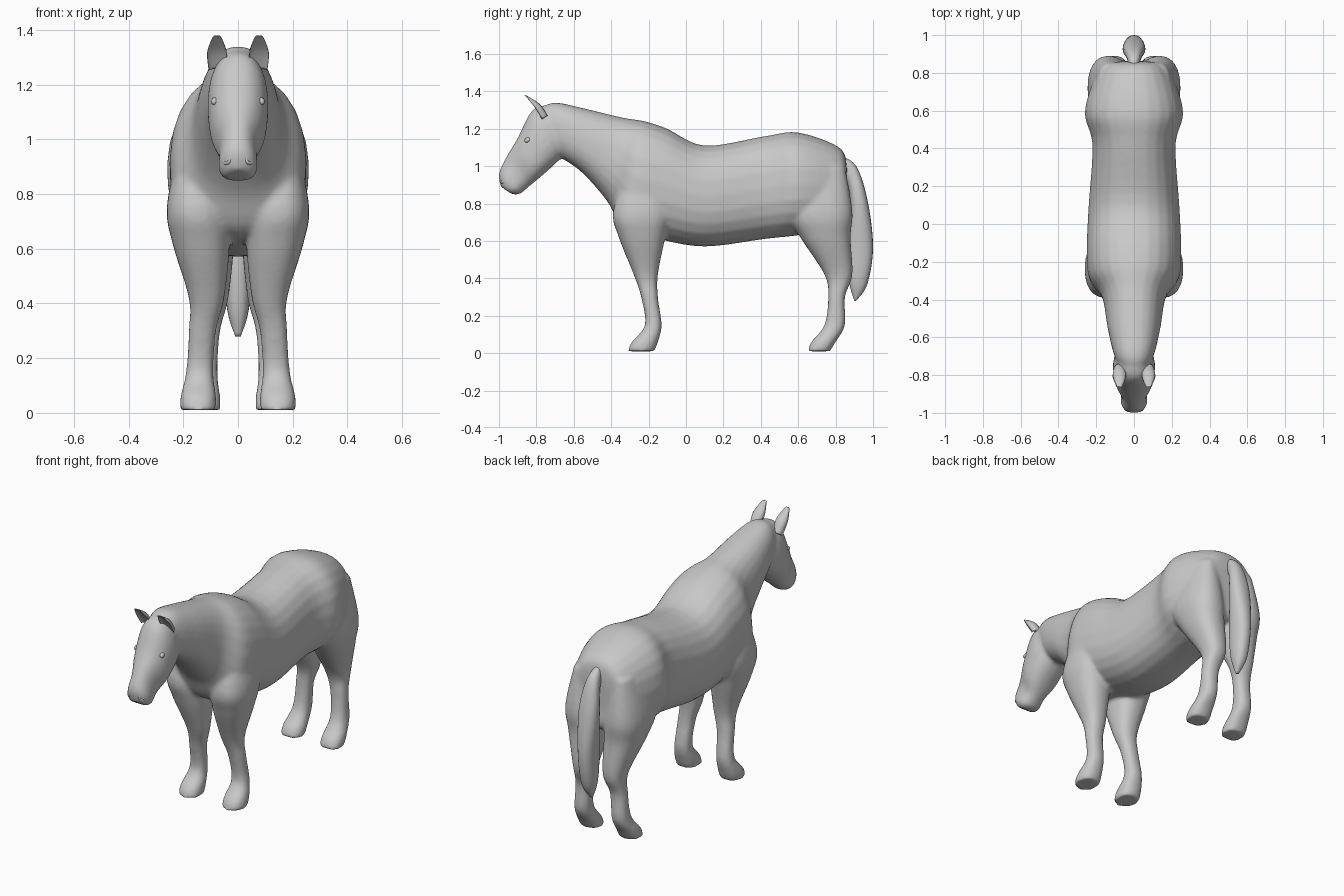
import bpy, bmesh, math
from mathutils import Vector

default_cube = bpy.data.objects.get("Cube")
if default_cube:
    bpy.data.objects.remove(default_cube, do_unlink=True)

coat = bpy.data.materials.new("plain grey")
coat.use_nodes = True
grey = (.58, .58, .58, 1)
coat.diffuse_color = grey
coat.node_tree.nodes["Principled BSDF"].inputs["Base Color"].default_value = grey


def spline_value(before, start, end, after, t):
    """Hermite curve from start to end with slopes taken from the neighbours."""
    leave, arrive = (end - before) / 2, (after - start) / 2
    ease = t * t * (3 - 2 * t)
    return (start + (end - start) * ease
            + leave * t * (1 - t) ** 2 - arrive * t * t * (1 - t))


def smooth_path(sections, steps=5):
    """Add in-between sections so that the skin flows evenly."""
    padded = [sections[0], *sections, sections[-1]]
    result = []
    for before, start, end, after in zip(padded, padded[1:], padded[2:], padded[3:]):
        for step in range(steps):
            result.append([spline_value(*values, step / steps)
                           for values in zip(before, start, end, after)])
    return result + [sections[-1]]


def squarish(value):
    return math.copysign(abs(value) ** .86, value)


def add_loft(bm, sections, side=1, sides=24, cup=1, taper=0):
    """Skin rounded rings, each spanning a front or top point and its opposite."""
    rings = []
    for y_first, z_first, y_second, z_second, width, x in smooth_path(sections):
        first = Vector((0, y_first, z_first))
        second = Vector((0, y_second, z_second))
        middle, half = (first + second) / 2, (first - second) / 2
        ring = []
        for corner in range(sides):
            angle = math.tau * corner / sides
            across, up = squarish(math.cos(angle)), squarish(math.sin(angle))
            point = middle + half * (up * cup if up > 0 else up)
            point.x = side * (x + across * width * (1 - taper * up))
            ring.append(bm.verts.new(point))
        rings.append(ring)
    faces = [bm.faces.new(rings[0]), bm.faces.new(rings[-1])]
    for lower, upper in zip(rings, rings[1:]):
        for corner in range(sides):
            previous = corner - 1
            faces.append(bm.faces.new((lower[previous], lower[corner],
                                       upper[corner], upper[previous])))
    bmesh.ops.recalc_face_normals(bm, faces=faces)


def place_at(x, rows):
    return [(*row, x) for row in rows]


def finish(name, bm):
    """Turn the working mesh into a smooth-shaded object."""
    mesh = bpy.data.meshes.new(name)
    bm.to_mesh(mesh)
    bm.free()
    mesh.materials.append(coat)
    mesh.polygons.foreach_set("use_smooth", [True] * len(mesh.polygons))
    obj = bpy.data.objects.new(name, mesh)
    bpy.context.collection.objects.link(obj)
    return obj


# Trunk and neck, rump to poll: top y and z, bottom y and z, half width
trunk = place_at(0, [
    (.86, 1, .86, .8, .09),
    (.82, 1.1, .84, .67, .18),
    (.6, 1.18, .6, .63, .26),
    (.42, 1.16, .42, .61, .22),
    (.1, 1.11, .1, .57, .24),
    (-.1, 1.2, -.15, .61, .25),
    (-.22, 1.24, -.33, .66, .24),
    (-.34, 1.26, -.42, .81, .17),
    (-.55, 1.31, -.55, .96, .14),
    (-.7, 1.34, -.66, 1.04, .11),
    (-.78, 1.31, -.72, 1.08, .08),
])

# Head, poll to lips
head = place_at(0, [
    (-.71, 1.33, -.64, 1.08, .09),
    (-.82, 1.3, -.69, 1.02, .11),
    (-.9, 1.15, -.78, .94, .1),
    (-.96, 1.05, -.84, .89, .07),
    (-1, .96, -.89, .85, .07),
    (-.99, .89, -.93, .85, .05),
])

# Legs, shoulder to hoof: height, inner and outer x, then front and back y
# of the front leg and of the hind leg
leg_rows = [
    (1, .08, .21, -.31, -.1, .56, .85),
    (.76, .04, .26, -.39, -.08, .54, .89),
    (.62, .03, .24, -.36, -.11, .61, .88),
    (.42, .05, .18, -.28, -.15, .74, .89),
    (.3, .08, .18, -.24, -.15, .76, .85),
    (.15, .09, .19, -.22, -.13, .74, .85),
    (.06, .08, .21, -.29, -.15, .67, .8),
    (.01, .08, .21, -.31, -.17, .65, .77),
]
front_leg, hind_leg = [], []
for z, inner, outer, front, back, hind_front, hind_back in leg_rows:
    centre, width = (inner + outer) / 2, (outer - inner) / 2
    front_leg.append((front, z, back, z, width, centre))
    hind_leg.append((hind_front, z, hind_back, z, width, centre - .015))

# All the main masses become one continuous skin
bm = bmesh.new()
add_loft(bm, trunk, taper=.04)
add_loft(bm, head, taper=.12)
for side in (-1, 1):
    add_loft(bm, front_leg, side)
    add_loft(bm, hind_leg, side)
body = finish("body", bm)
skin = body.modifiers.new("Skin", "REMESH")
skin.mode = "VOXEL"
skin.voxel_size = .011
skin.use_smooth_shade = True
soften = body.modifiers.new("Soften", "SMOOTH")
soften.factor = .5
soften.iterations = 7

# Tail, hanging from the top of the rump
tail = place_at(0, [
    (.82, 1.06, .81, .98, .02),
    (.91, 1, .86, .92, .04),
    (.97, .82, .88, .78, .06),
    (1, .57, .86, .57, .05),
    (.97, .37, .87, .39, .04),
    (.91, .28, .9, .28, .01),
])
bm = bmesh.new()
add_loft(bm, tail)
finish("tail", bm)

# Cupped ears, eyes and nostril rims on both sides
ear = place_at(.077, [
    (-.8, 1.23, -.74, 1.27, .03),
    (-.84, 1.3, -.78, 1.33, .036),
    (-.86, 1.36, -.84, 1.37, .02),
    (-.87, 1.38, -.86, 1.38, .01),
])
for side, label in ((1, "left"), (-1, "right")):
    bm = bmesh.new()
    add_loft(bm, ear, side, sides=16, cup=-.35)
    finish(label + "_ear", bm)

    bm = bmesh.new()
    bmesh.ops.create_uvsphere(bm, u_segments=16, v_segments=10, radius=.02)
    eye = finish(label + "_eye", bm)
    eye.location = (side * .083, -.845, 1.14)
    eye.scale = (.7, 1, .7)
    eye.rotation_euler = (math.radians(20), 0, side * math.radians(25))

    bpy.ops.mesh.primitive_torus_add(
        location=(side * .04, -.98, .925), major_radius=.013, minor_radius=.006,
        major_segments=16, minor_segments=8,
        rotation=(math.radians(75), 0, side * math.radians(40)))
    nostril = bpy.context.object
    nostril.name = label + "_nostril"
    nostril.data.materials.append(coat)
    bpy.ops.object.shade_smooth()
